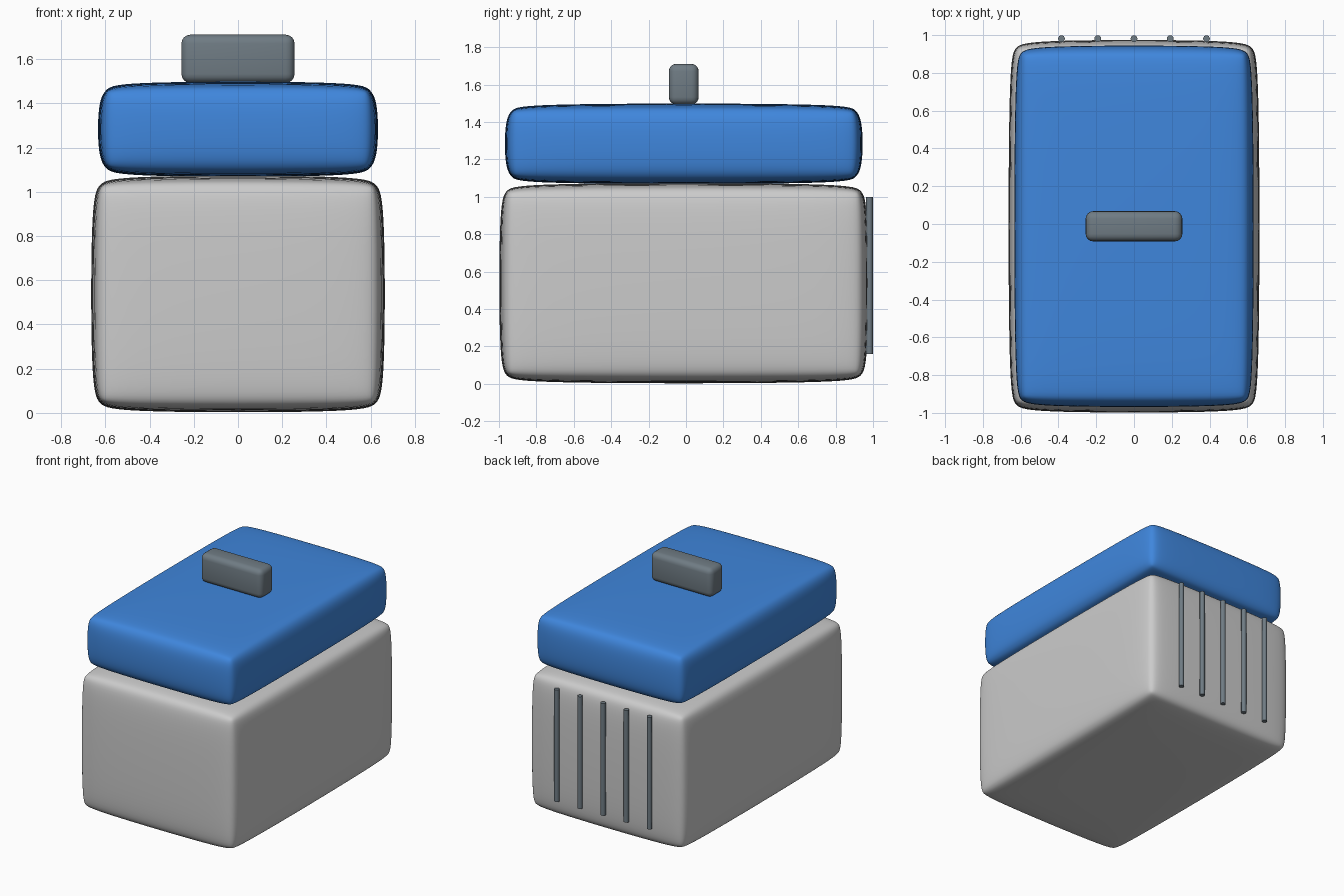
import bpy
from mathutils import Vector

if "Cube" in bpy.data.objects:
    bpy.data.objects.remove(bpy.data.objects["Cube"])


def material(name, rgb):
    m = bpy.data.materials.new(name)
    m.diffuse_color = (*rgb, 1)
    m.use_nodes = True
    m.node_tree.nodes["Principled BSDF"].inputs["Base Color"].default_value = m.diffuse_color
    return m


blue = material("blue_plastic", (0.05, 0.24, 0.72))
slate = material("slate_grey", (0.16, 0.2, 0.23))
CY = -0.012  # centre of the box, the slats stick out at the back


def rounded_box(name, lo, hi, bevel, segments, subdiv=0, mat=None):
    lo, hi = Vector(lo), Vector(hi)
    bpy.ops.mesh.primitive_cube_add(size=1, location=(lo + hi) / 2)
    ob = bpy.context.object
    ob.name = name
    size = hi - lo
    for v in ob.data.vertices:
        v.co = v.co * size
    b = ob.modifiers.new("round_edges", 'BEVEL')
    b.width = bevel
    b.segments = segments
    if subdiv:
        s = ob.modifiers.new("soften", 'SUBSURF')
        s.levels = s.render_levels = subdiv
    if mat:
        ob.data.materials.append(mat)
    ob.data.polygons.foreach_set("use_smooth", [True] * len(ob.data.polygons))
    return ob


# Softly bulging body and lid
rounded_box("body", (-0.667, CY - 0.989, 0.0), (0.667, CY + 0.989, 1.076),
            0.12, 2, 3)
rounded_box("lid", (-0.636, CY - 0.959, 1.066), (0.636, CY + 0.959, 1.501),
            0.11, 2, 3, blue)

# Handle on the lid
rounded_box("handle", (-0.256, CY - 0.08, 1.493), (0.256, CY + 0.08, 1.711),
            0.04, 4, 0, slate)

# Row of thin upright slats on the back
for i in range(5):
    bpy.ops.mesh.primitive_cylinder_add(
        vertices=16, radius=0.018, depth=0.84,
        location=((i - 2) * 0.192, 0.981, 0.58))
    slat = bpy.context.object
    slat.name = f"back_slat_{i + 1}"
    slat.data.materials.append(slate)
    bpy.ops.object.shade_smooth_by_angle()
